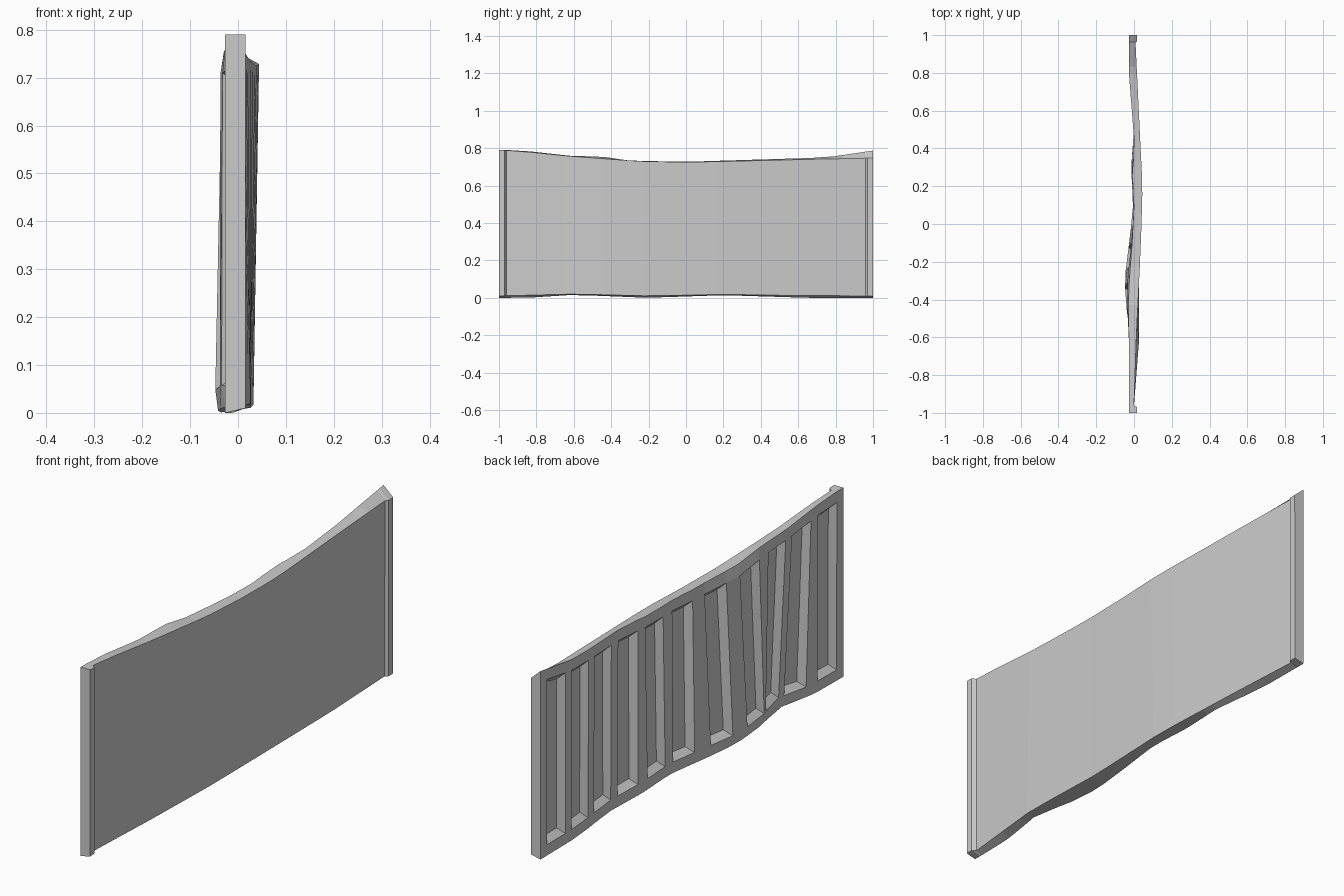
import bpy, bmesh

if "Cube" in bpy.data.objects:
    bpy.data.objects.remove(bpy.data.objects["Cube"])


def curve(*pts):
    """Piecewise linear function of y through (y, value) points."""
    def f(y):
        for (a, u), (b, v) in zip(pts, pts[1:]):
            if y <= b:
                return u + (v - u) * (y - a) / (b - a)
        return pts[-1][1]
    return f


# Wavy edge lines of the warped panel
front_top_x = curve((-1, .016), (-.97, .016), (-.96, 0), (-.6, .012), (-.2, .032), (0, .04),
                    (.2, .045), (.4, .035), (.96, .008), (.97, .017), (1, .017))
front_bot_x = curve((-1, .016), (-.97, .016), (-.96, 0), (-.6, .028), (-.2, .026),
                    (.2, .033), (.6, .022), (.96, .004), (.97, .016), (1, .016))
back_top_x = curve((-1, -.027), (-.6, -.027), (-.42, -.03), (-.3, -.025), (-.1, -.01),
                   (.1, 0), (.25, -.012), (.4, .004), (.8, -.027), (1, -.027))
back_bot_x = curve((-1, -.027), (-.75, -.025), (-.6, -.005), (-.45, -.035), (-.3, -.042),
                   (.1, -.005), (.3, -.015), (.53, .002), (.75, -.025), (1, -.027))
front_top_z = curve((-1, .79), (-.9, .785), (-.6, .755), (-.25, .73), (0, .725),
                    (.25, .73), (.65, .74), (1, .747))
back_top_z = curve((-1, .79), (-.9, .79), (-.6, .757), (-.45, .755), (-.3, .733),
                   (0, .727), (.45, .741), (.75, .75), (1, .787))
front_bot_z = curve((-1, .01), (-.6, .02), (-.2, .01), (.2, .018), (.6, .012), (1, .01))
back_bot_z = curve((-1, 0), (-.85, 0), (-.6, .016), (-.2, 0), (.2, .014), (.65, 0), (1, 0))
bulge = curve((-1, 0), (-.6, 0), (-.4, .008), (-.25, .008), (0, 0), (1, 0))

# Corrugation pockets: centre and sideways lean of the foot
pockets = [(-.895, 0), (-.725, .03), (-.56, .02), (-.37, -.03), (-.165, -.02), (.03, 0),
           (.22, -.01), (.385, .01), (.56, 0), (.73, 0), (.895, 0)]
HALF, DEPTH, SLOPE, BORDER = .062, .026, .022, .045
edges = [c + s * HALF for c, _ in pockets for s in (-1, 1)]
ys = [-1, -.97, -.96] + edges + [.96, .97, 1]
lean = [0, 0, 0] + [l for _, l in pockets for _ in (0, 1)] + [0, 0, 0]

bm = bmesh.new()


def back_point(y, z, depth=0.0):
    z0, z1 = back_bot_z(y), back_top_z(y)
    t = (z - z0) / (z1 - z0)
    x = back_bot_x(y) * (1 - t) + back_top_x(y) * t - bulge(y) + depth
    front = front_bot_x(y) * (1 - t) + front_top_x(y) * t
    return bm.verts.new((min(x, front - .004), y, z))


# Columns: front bottom, front top, back top, rim top, rim bottom, back bottom
cols = []
for y, l in zip(ys, lean):
    z0, z1 = back_bot_z(y), back_top_z(y)
    cols.append([bm.verts.new((front_bot_x(y), y, front_bot_z(y))),
                 bm.verts.new((front_top_x(y), y, front_top_z(y))),
                 bm.verts.new((back_top_x(y), y, z1)),
                 back_point(y, z1 - BORDER),
                 back_point(y + l, z0 + BORDER),
                 bm.verts.new((back_bot_x(y), y, z0))])

first = 3
for i, (a, b) in enumerate(zip(cols, cols[1:])):
    is_pocket = first <= i < first + 2 * len(pockets) and (i - first) % 2 == 0
    for k in range(6):
        n = (k + 1) % 6
        if k == 3 and is_pocket:
            continue
        bm.faces.new((a[k], b[k], b[n], a[n]))
    if is_pocket:
        # Recessed floor with sloped walls
        rim = [a[3], b[3], b[4], a[4]]
        floor = []
        for v, sy, sz in zip(rim, (1, -1, -1, 1), (-1, -1, 1, 1)):
            floor.append(back_point(v.co.y + sy * SLOPE, v.co.z + sz * .025, DEPTH))
        for k in range(4):
            n = (k + 1) % 4
            bm.faces.new((rim[k], rim[n], floor[n], floor[k]))
        bm.faces.new(floor)

# End caps
bm.faces.new(cols[0])
bm.faces.new(cols[-1])
bmesh.ops.recalc_face_normals(bm, faces=bm.faces)

mesh = bpy.data.meshes.new("corrugated_panel")
bm.to_mesh(mesh)
bm.free()
panel = bpy.data.objects.new("corrugated_panel", mesh)
bpy.context.collection.objects.link(panel)
